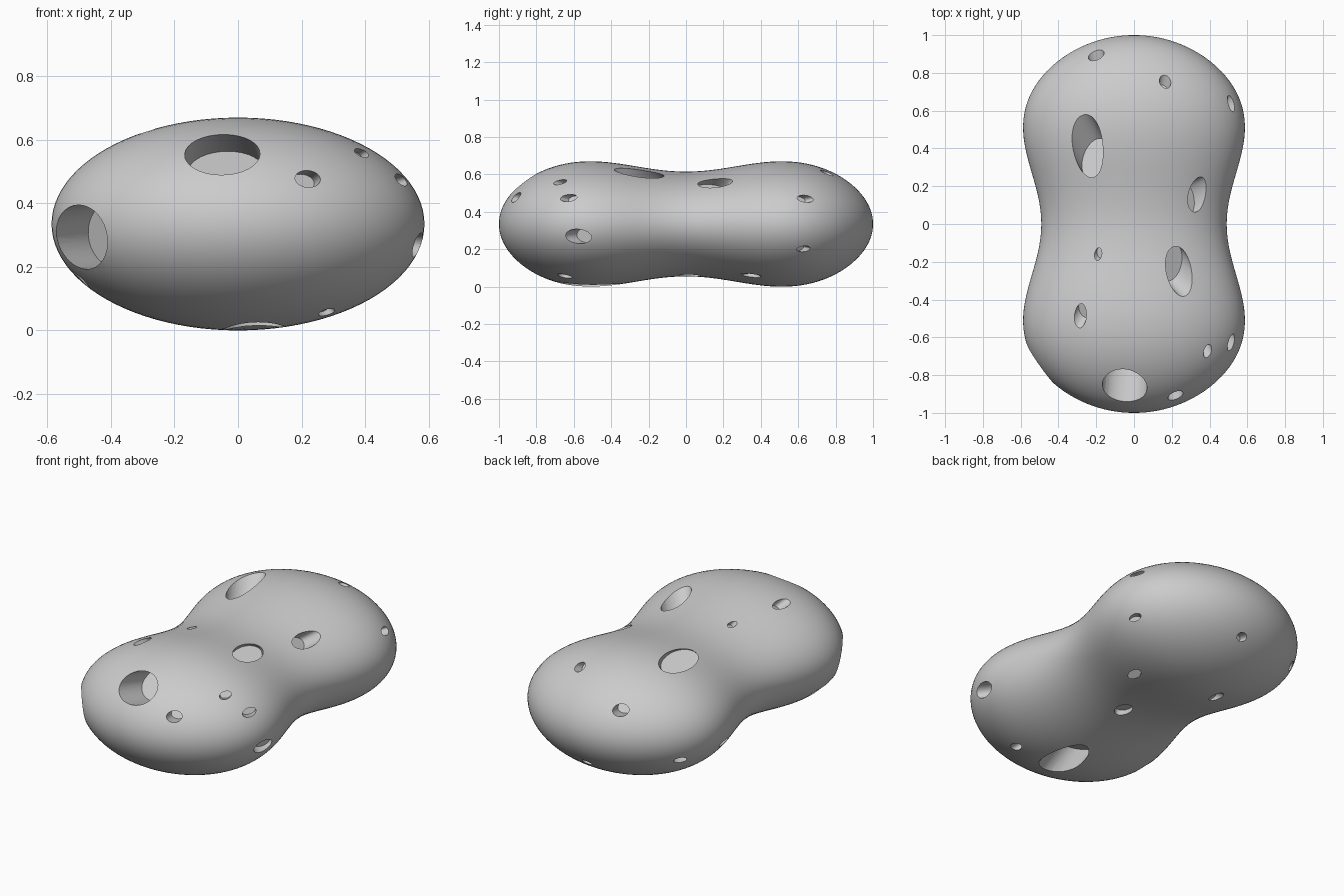
import bpy, bmesh, math
from mathutils import Vector, Matrix

if "Cube" in bpy.data.objects:
    bpy.data.objects.remove(bpy.data.objects["Cube"])

MID = 0.335      # height of the body's centre
WIDE = 1.752     # width to height ratio of the cross-section


def waist(y):
    return 0.28 + 0.19 * (1 - math.exp(-y * y / 0.302))


def surface_point(x, y, side):
    h = waist(y) * math.sqrt(1 - y * y)
    t = min(1, abs(x) / (WIDE * h))
    return Vector((x, y, side * h * math.sqrt(1 - t * t)))


def make_object(name, bm):
    bmesh.ops.recalc_face_normals(bm, faces=bm.faces)
    mesh = bpy.data.meshes.new(name)
    bm.to_mesh(mesh)
    bm.free()
    ob = bpy.data.objects.new(name, mesh)
    bpy.context.collection.objects.link(ob)
    return ob


# Peanut-shaped rock: a sphere lying along y, pinched at the waist
bm = bmesh.new()
bmesh.ops.create_uvsphere(bm, u_segments=96, v_segments=80, radius=1)
for v in bm.verts:
    x, y, z = v.co
    f = waist(z)
    v.co = (x * f * WIDE, z, MID - y * f)
rock = make_object("rock_body", bm)

# Round holes pointing at the centre: x, y, top or bottom, radius, z stretch
holes = [
    (-0.25, 0.43, 1, 0.13, 0.45), (0.24, -0.25, 1, 0.11, 0.45),
    (0.335, 0.155, 1, 0.085, 0.45), (-0.05, -0.87, 1, 0.18, 0.40),
    (-0.19, -0.16, 1, 0.03, 0.45), (-0.285, -0.49, 1, 0.052, 0.45),
    (0.515, -0.63, 1, 0.047, 0.45), (0.39, -0.675, 1, 0.04, 0.45),
    (0.22, -0.91, 1, 0.062, 0.45), (-0.2, 0.895, 1, 0.065, 0.45),
    (0.165, 0.755, 1, 0.047, 0.45), (0.515, 0.64, 1, 0.047, 0.45),
    (0.57, -0.58, -1, 0.066, 0.6), (0.52, 0.63, -1, 0.038, 0.45),
    (0.28, -0.65, -1, 0.042, 0.45), (0.29, 0.35, -1, 0.042, 0.45),
    (0.05, -0.55, -1, 0.145, 0.45), (-0.505, -0.75, -1, 0.17, 0.6),
    (0.09, 0.02, -1, 0.06, 0.45), (-0.5, -0.53, -1, 0.07, 0.45),
    (0.01, 0.91, -1, 0.045, 0.45), (-0.48, 0.74, -1, 0.045, 0.45),
    (-0.15, 0.51, -1, 0.042, 0.45), (-0.555, 0.44, -1, 0.04, 0.45),
]
bm = bmesh.new()
for x, y, side, r, sz in holes:
    p = surface_point(x, y, side)
    axis = Vector((p.x / 0.66, p.y, p.z / sz))
    turn = axis.to_track_quat('Z', 'Y').to_matrix().to_4x4()
    m = (Matrix.Translation(p + Vector((0, 0, MID)))
         @ Matrix.Diagonal((0.66, 1, sz, 1)) @ turn
         @ Matrix.Translation((0, 0, -0.15 * r)))
    bmesh.ops.create_cone(bm, cap_ends=True, segments=32, radius1=r,
                          radius2=r, depth=2.5 * r, matrix=m)
cutter = make_object("hole_cutter", bm)
cutter.hide_render = True

# Cut the holes and smooth the skin, keeping the rims sharp
mod = rock.modifiers.new("holes", 'BOOLEAN')
mod.operation = 'DIFFERENCE'
mod.solver = 'EXACT'
mod.use_self = True
mod.object = cutter
bpy.context.view_layer.objects.active = rock
rock.select_set(True)
bpy.ops.object.modifier_apply(modifier=mod.name)
bpy.data.objects.remove(cutter)
bpy.ops.object.shade_smooth_by_angle(angle=math.radians(30))
